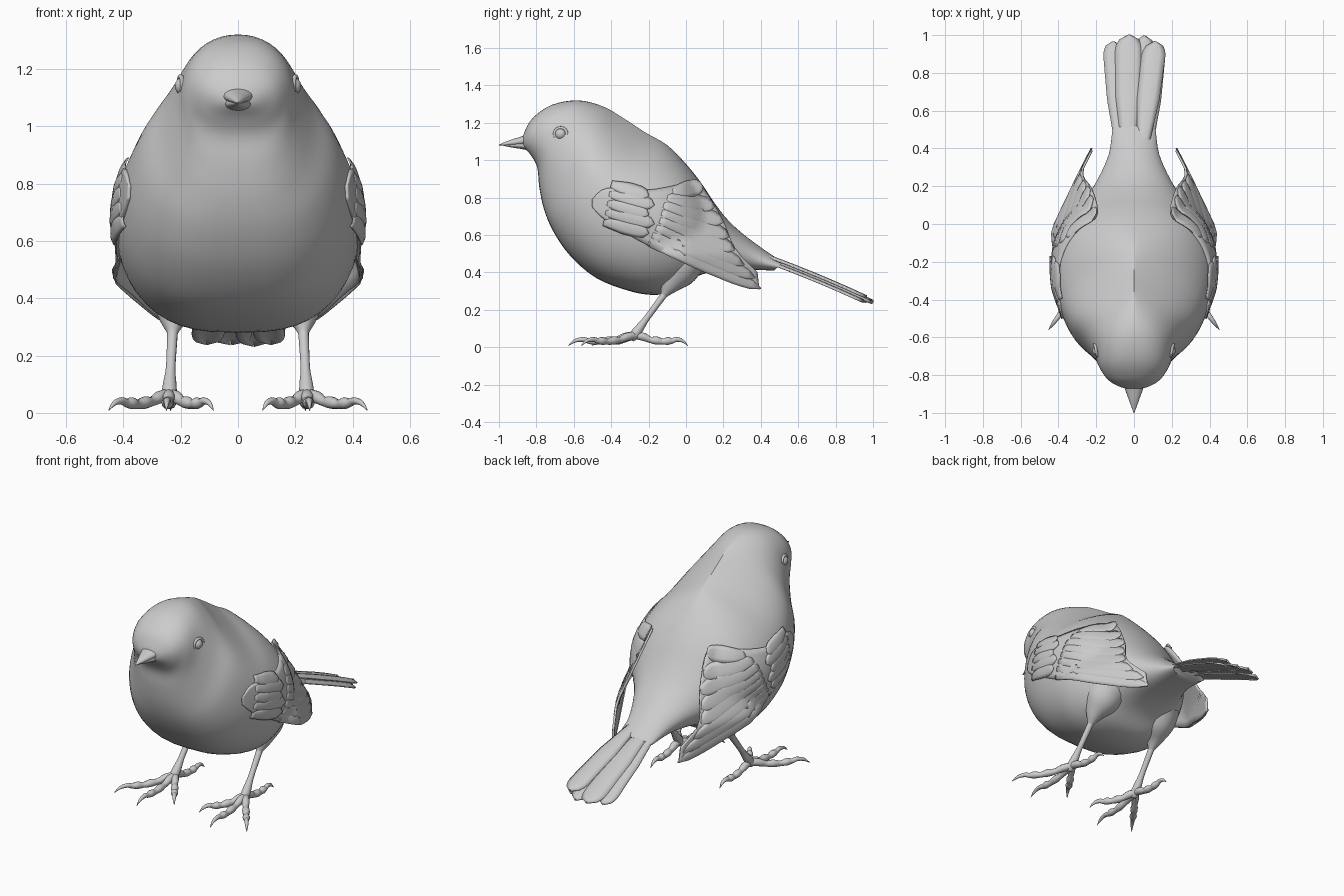
import bpy, bmesh, math
from mathutils import Vector

cube = bpy.data.objects.get("Cube")
if cube:
    bpy.data.objects.remove(cube)

grey = bpy.data.materials.new("plain_grey")
grey.use_nodes = True
grey.diffuse_color = (0.6, 0.6, 0.6, 1)
grey.node_tree.nodes["Principled BSDF"].inputs["Base Color"].default_value = (0.6, 0.6, 0.6, 1)


def smooth_rows(rows, steps):
    """Catmull-Rom interpolation through equal-length rows of numbers."""
    out = []
    for i in range(len(rows) - 1):
        a, b, c, d = rows[max(i - 1, 0)], rows[i], rows[i + 1], rows[min(i + 2, len(rows) - 1)]
        for k in range(steps):
            t = k / steps
            out.append([q + 0.5 * t * (r - p + t * (2 * p - 5 * q + 4 * r - s + t * (3 * (q - r) + s - p)))
                        for p, q, r, s in zip(a, b, c, d)])
    return out + [list(rows[-1])]


def make(name, rings, closed=True, thickness=0):
    """Skin a list of point rows; closed rows become a capped tube."""
    bm = bmesh.new()
    rows = [[bm.verts.new(p) for p in ring] for ring in rings]
    n = len(rows[0])
    for a, b in zip(rows, rows[1:]):
        for j in range(n if closed else n - 1):
            k = (j + 1) % n
            bm.faces.new((a[j], a[k], b[k], b[j]))
    if closed:
        bm.faces.new(rows[0])
        bm.faces.new(rows[-1])
    bmesh.ops.recalc_face_normals(bm, faces=bm.faces)
    mesh = bpy.data.meshes.new(name)
    bm.to_mesh(mesh)
    bm.free()
    mesh.materials.append(grey)
    obj = bpy.data.objects.new(name, mesh)
    bpy.context.collection.objects.link(obj)
    if thickness:
        mod = obj.modifiers.new("thickness", "SOLIDIFY")
        mod.thickness, mod.offset = thickness, 0
    bpy.ops.object.select_all(action="DESELECT")
    obj.select_set(True)
    bpy.context.view_layer.objects.active = obj
    bpy.ops.object.shade_smooth_by_angle(angle=math.radians(45))
    return obj


def tube(name, stations, sides=12, steps=4):
    """Round limb through (x, y, z, radius) stations."""
    rows = smooth_rows(stations, steps)
    pts = [Vector(r[:3]) for r in rows]
    rings = []
    for i, (p, row) in enumerate(zip(pts, rows)):
        tangent = (pts[min(i + 1, len(pts) - 1)] - pts[max(i - 1, 0)]).normalized()
        u = tangent.cross(Vector((1, 0.3, 0.1))).normalized()
        v = tangent.cross(u)
        rings.append([p + max(row[3], 0.001) * (u * math.cos(a) + v * math.sin(a))
                      for a in (math.tau * j / sides for j in range(sides))])
    return make(name, rings)


# Body and head: top y, top z, bottom y, bottom z, half width, pinch of the upper half
body_rows = [
    (-.875, 1.11, -.875, 1.08, .02, 1), (-.862, 1.155, -.858, 1.06, .08, 1),
    (-.82, 1.225, -.825, 1.02, .14, .9), (-.72, 1.295, -.795, .96, .183, .85),
    (-.58, 1.32, -.785, .86, .212, .95), (-.45, 1.29, -.76, .74, .265, 1.4),
    (-.35, 1.235, -.71, .62, .34, 1.95), (-.22, 1.15, -.62, .49, .395, 1.9),
    (-.1, 1.08, -.48, .37, .425, 1.45), (0, .98, -.3, .30, .425, 1.1),
    (.08, .88, -.17, .28, .385, 1), (.15, .775, -.06, .3, .325, 1),
    (.22, .685, .04, .37, .255, 1), (.3, .61, .15, .405, .195, 1),
    (.42, .52, .3, .415, .135, 1), (.52, .455, .47, .41, .115, 1)]
SIDES = 48
rings = []
for ty, tz, by, bz, w, pinch in smooth_rows(body_rows, 4):
    ring = []
    for j in range(SIDES):
        a = math.tau * j / SIDES
        c, s = math.cos(a), math.sin(a)
        x = w * math.copysign(abs(c) ** (.7 if s < 0 else pinch), c)
        ring.append((x, (ty + by) / 2 + s * (ty - by) / 2, (tz + bz) / 2 + s * (tz - bz) / 2))
    rings.append(ring)
body = make("body", rings)
bpy.context.view_layer.update()


def skin(y, z):
    hit, loc, _, _ = body.ray_cast(Vector((2, y, z)), Vector((-1, 0, 0)))
    return loc.x if hit else 0


def wing_x(y, z):
    """Folded wing surface: hugs the body, then runs straight past it."""
    sheet = min(.43, .415 - .49 * y) - .5 * max(0, z - .5)
    return max(skin(y, z) + .004, sheet)


def leaf_width(t, shoulder):
    """Feather outline: quick widening, long blade, rounded tip."""
    return min(1, .55 + t) * math.sqrt(max(0.002, 1 - max(0, (t - shoulder) / (1 - shoulder)) ** 2))


def wing_feather(name, side, base, tip, width, lift):
    b, d = Vector(base), Vector(tip) - Vector(base)
    across = Vector((-d.y, d.x)).normalized() * width
    grid = []
    for i in range(13):
        t = i / 12
        row = []
        for k in (-1, -.5, 0, .5, 1):
            y, z = b + d * t + across * k * leaf_width(t, .72)
            row.append((side * (wing_x(y, z) + lift * min(1, 3 * t) + .005 * (1 - k * k)), y, z))
        grid.append(row)
    make(name, grid, False, .005)


# Wing panel: top y, top z, bottom y, bottom z
wing_rows = [(-.5, .79, -.5, .75), (-.42, .85, -.43, .68), (-.2, .84, -.25, .57),
             (-.02, .87, -.05, .47), (.07, .87, .1, .41), (.19, .69, .22, .355),
             (.26, .53, .32, .32), (.38, .4, .39, .31)]
# Flight feathers: base y, z, tip y, z, half width, lift
flight = [(-.2, .56, .40, .315, .035, .003), (-.18, .60, .37, .37, .04, .005),
          (-.16, .64, .31, .44, .042, .006), (-.14, .68, .26, .52, .045, .007),
          (-.13, .72, .23, .59, .045, .008), (-.12, .76, .20, .67, .045, .009),
          (-.1, .80, .15, .75, .045, .01), (-.07, .83, .09, .86, .045, .011)]

for side, label in ((1, "left"), (-1, "right")):
    panel = []
    for ty, tz, by, bz in smooth_rows(wing_rows, 4):
        line = [(ty + (by - ty) * k / 10, tz + (bz - tz) * k / 10) for k in range(11)]
        panel.append([(side * wing_x(y, z), y, z) for y, z in line])
    make(f"{label}_wing", panel, False, .012)
    for i, (by, bz, ty, tz, w, lift) in enumerate(flight):
        wing_feather(f"{label}_flight_feather_{i + 1}", side, (by, bz), (ty, tz), w, lift)
    for i in range(5):
        z = .61 + .05 * i
        wing_feather(f"{label}_covert_{i + 1}", side, (-.44 + .01 * i, z + .06),
                     (-.2 + .03 * (i % 2), z), .038, .008)

    # Eye with lid ring
    ex = skin(-.67, 1.14)
    bpy.ops.mesh.primitive_uv_sphere_add(segments=24, ring_count=16, radius=.032,
                                         location=(side * (ex - .016), -.67, 1.14))
    eye = bpy.context.object
    eye.name = f"{label}_eye"
    bpy.ops.object.shade_smooth()
    eye.data.materials.append(grey)
    bpy.ops.mesh.primitive_torus_add(major_segments=24, minor_segments=8, major_radius=.034,
                                     minor_radius=.008, location=(side * (ex - .004), -.67, 1.14),
                                     rotation=(0, math.radians(90), -side * .2))
    lid = bpy.context.object
    lid.name = f"{label}_eyelid"
    bpy.ops.object.shade_smooth()
    lid.data.materials.append(grey)

    # Feathered thigh and bare shank
    tube(f"{label}_thigh", [(side * .19, -.02, .48, .13), (side * .21, -.05, .4, .105),
                            (side * .225, -.085, .335, .056), (side * .228, -.115, .285, .022),
                            (side * .228, -.13, .265, .014)], 20)
    tube(f"{label}_shank", [(side * .226, -.08, .33, .02), (side * .23, -.14, .25, .018),
                            (side * .235, -.21, .155, .017), (side * .238, -.25, .1, .024),
                            (side * .24, -.28, .06, .026), (side * .24, -.29, .035, .012)])

    # Toes with knuckles, each ending in a hooked claw
    toes = {"inner": (.085, -.5), "middle": (.25, -.63), "outer": (.452, -.56), "hind": (.235, .01)}
    for toe, (tx, ty) in toes.items():
        start = Vector((.24, -.27))
        reach = Vector((tx, ty)) - start
        shape = [(0, .065, .02), (.16, .055, .022), (.28, .04, .017), (.4, .036, .022),
                 (.52, .03, .016), (.62, .034, .021), (.7, .034, .015), (.78, .042, .013),
                 (.9, .034, .009), (1, .008, .001)]
        stations = []
        for t, z, r in shape:
            p = start + reach * t
            stations.append((side * p.x, p.y, z, r))
        tube(f"{label}_{toe}_toe", stations, 10, 3)

# Beak: two tapering halves meeting at the mouth line
for name, rows in {
    "upper_beak": [(-.83, .065, 1.145, 1.08), (-.88, .046, 1.127, 1.078),
                   (-.94, .024, 1.108, 1.077), (-1, .002, 1.084, 1.08)],
    "lower_beak": [(-.83, .055, 1.1, 1.05), (-.88, .04, 1.098, 1.06),
                   (-.93, .022, 1.092, 1.068), (-.98, .002, 1.084, 1.078)]}.items():
    make(name, [[(w * math.cos(a), y, (top + low) / 2 + (top - low) / 2 * math.sin(a))
                 for a in (math.tau * j / 16 for j in range(16))]
                for y, w, top, low in smooth_rows(rows, 4)])

# Tail: overlapping feathers; base x, tip x, tip y, half width, height offset
tail = [(-.07, -.11, .965, .058, -.02), (-.03, -.025, 1.0, .075, -.006), (.03, .055, .995, .06, -.014),
        (.07, .115, .95, .056, -.026), (.045, .112, .965, .064, .004)]
for i, (bx, tx, ty, w, dz) in enumerate(tail):
    grid = []
    for s in range(25):
        t = s / 24
        y = .4 + (ty - .4) * t
        z = .49 + dz - .41 * (y - .4) + .03 * t * (1 - t)
        half = w * leaf_width(t, .85) * (.85 + .15 * t)
        grid.append([(bx + (tx - bx) * t + half * k, y, z + .012 * (1 - k * k))
                     for k in (-1, -.5, 0, .5, 1)])
    make(f"tail_feather_{i + 1}", grid, False, .008)
